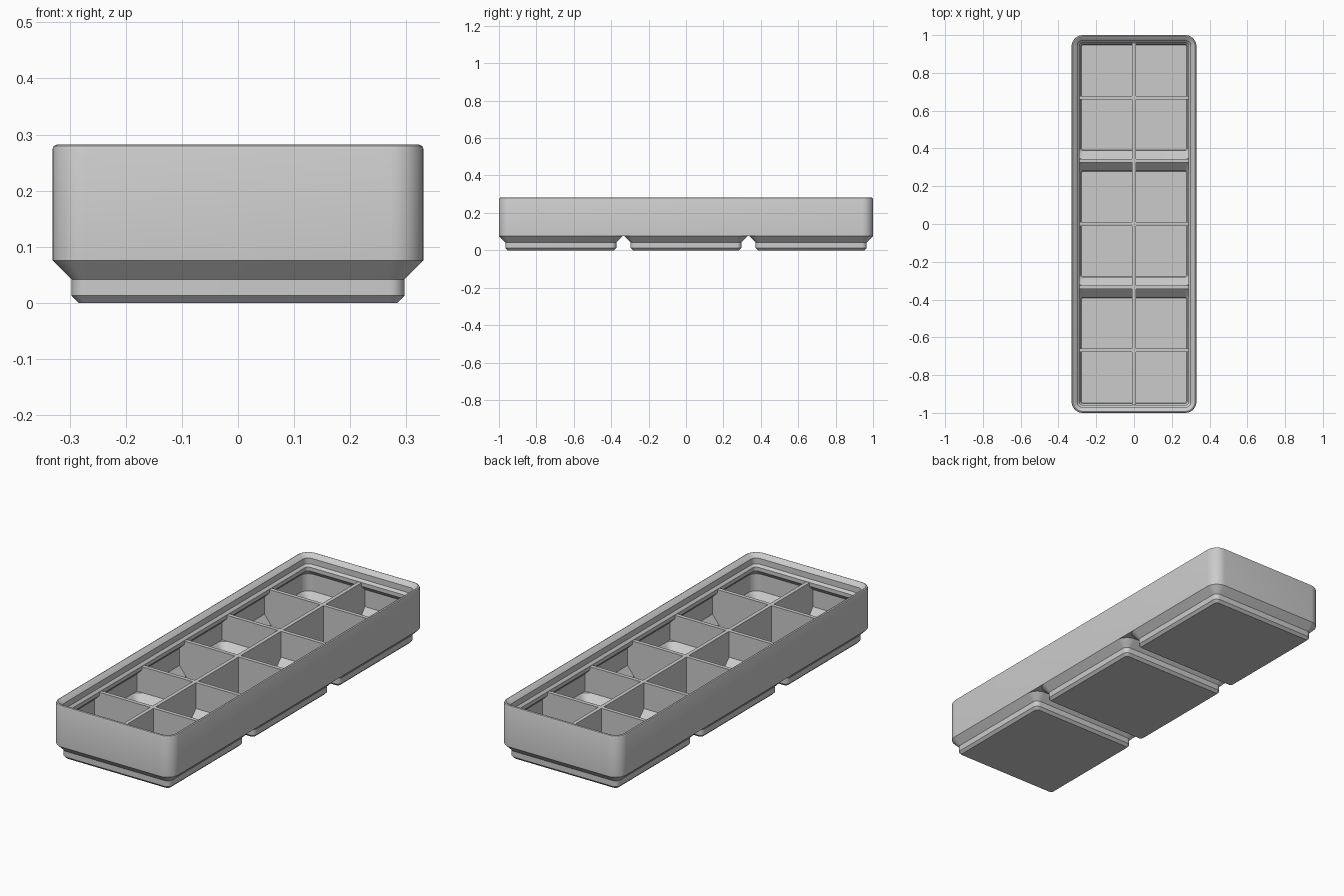
import bpy, bmesh, math
from mathutils import Vector

if "Cube" in bpy.data.objects:
    bpy.data.objects.remove(bpy.data.objects["Cube"], do_unlink=True)

MM = 2 / 125.5          # all part sizes below are in millimetres
PITCH = 42              # spacing of the three feet
HX, HY = 20.75, 62.75   # half size of the bin
TOP = 13.9              # top of the dividers

grey = bpy.data.materials.new("light grey plastic")
grey.use_nodes = True
grey.diffuse_color = (0.6, 0.6, 0.6, 1)
grey.node_tree.nodes["Principled BSDF"].inputs["Base Color"].default_value = (0.6, 0.6, 0.6, 1)


def finish(name, bm):
    bmesh.ops.recalc_face_normals(bm, faces=bm.faces)
    bmesh.ops.scale(bm, vec=Vector((MM, MM, MM)), verts=bm.verts)
    mesh = bpy.data.meshes.new(name)
    bm.to_mesh(mesh)
    bm.free()
    mesh.materials.append(grey)
    obj = bpy.data.objects.new(name, mesh)
    bpy.context.collection.objects.link(obj)
    return obj


def rounded_rect(hx, hy, r, z, cy=0, steps=8):
    pts = []
    for q, (sx, sy) in enumerate([(1, 1), (-1, 1), (-1, -1), (1, -1)]):
        for i in range(steps + 1):
            a = math.pi / 2 * (q + i / steps)
            pts.append((sx * (hx - r) + r * math.cos(a),
                        cy + sy * (hy - r) + r * math.sin(a), z))
    return pts


def loft(name, rings):
    """Closed solid through a stack of equal-length rings."""
    bm = bmesh.new()
    loops = [[bm.verts.new(p) for p in ring] for ring in rings]
    n = len(loops[0])
    for a, b in zip(loops, loops[1:]):
        for i in range(n):
            bm.faces.new((a[i], a[(i + 1) % n], b[(i + 1) % n], b[i]))
    bm.faces.new(loops[0])
    bm.faces.new(loops[-1])
    return finish(name, bm)


def cut(obj, cutters):
    for c in cutters:
        mod = obj.modifiers.new("cut", 'BOOLEAN')
        mod.operation, mod.solver, mod.object = 'DIFFERENCE', 'EXACT', c
    bpy.context.view_layer.update()
    graph = bpy.context.evaluated_depsgraph_get()
    mesh = bpy.data.meshes.new_from_object(obj.evaluated_get(graph))
    obj.modifiers.clear()
    obj.data = mesh


def wall(name, profile, thick, cy, along_x):
    """Half profile (distance, height), mirrored and given a thickness."""
    outline = profile + [(-d, z) for d, z in reversed(profile)]
    bm = bmesh.new()
    sides = []
    for t in (-thick / 2, thick / 2):
        sides.append([bm.verts.new((d, cy + t, z) if along_x else (t, cy + d, z))
                      for d, z in outline])
    a, b = sides
    bm.faces.new(a)
    bm.faces.new(b)
    for i in range(len(a)):
        j = (i + 1) % len(a)
        bm.faces.new((a[i], a[j], b[j], b[i]))
    return finish(name, bm)


def inset_ring(inset, z):
    return rounded_rect(HX - inset, HY - inset, 3.75 - inset, z)


# Outer body with softened rim
body = loft("bin_body", [inset_ring(i, z) for i, z in
            [(0, 4.75), (0, 17.19), (0.15, 17.54), (0.5, 17.69)]])

# Inside of the bin: wall, lip underside, stepped stacking lip
upper_cavity = loft("upper_cavity", [inset_ring(i, z) for i, z in
                    [(0.95, 5.8), (0.95, 11.15), (2.6, 12.8), (2.6, 14.0),
                     (1.9, 14.7), (1.9, 16.5), (0.85, 17.54), (0.5, 17.69), (0.5, 19)]])

# Feet and the hollow inside each foot
feet, hollows = [], []
for k in (-1, 0, 1):
    cy = k * PITCH
    feet.append(loft("foot", [rounded_rect(h, h, r, z, cy) for h, r, z in
                [(17.8, 0.8, 0), (18.6, 1.6, 0.8), (18.6, 1.6, 2.6), (20.75, 3.75, 4.75)]]))
    rings = [rounded_rect(h, h, r, z, cy) for h, r, z in
             [(17.4, 0.5, 1.0), (17.6, 0.7, 1.2), (17.6, 0.7, 3.0)]]
    hy = 20.4 - 0.3 * abs(k)
    for z in (5.8, 6.4):
        rings.append(rounded_rect(19.8, hy, 2.8, z, cy - 0.3 * k))
    hollows.append(loft("hollow", rings))

cut(body, [upper_cavity] + hollows)
for foot, hollow in zip(feet, hollows):
    cut(foot, [hollow])
for c in [upper_cavity] + hollows:
    bpy.data.objects.remove(c, do_unlink=True)

# Dividers: one lengthwise, one across each foot, one between feet
parts = [body] + feet
deep = [(18, 0.7), (18, 3.0), (20.5, 5.5), (20.5, TOP)]
for k in (-1, 0, 1):
    parts.append(wall("lengthwise_divider", deep, 1.2, k * PITCH, False))
    parts.append(wall("cross_divider", deep, 1.2, k * PITCH, True))
for s in (-0.5, 0.5):
    parts.append(wall("foot_gap_divider", [(20.3, 5), (20.3, TOP)], 1.2, s * PITCH, True))

# Smooth corners, crisp edges
bpy.ops.object.select_all(action='DESELECT')
for p in parts:
    p.select_set(True)
bpy.context.view_layer.objects.active = body
bpy.ops.object.shade_smooth_by_angle(angle=math.radians(30))
